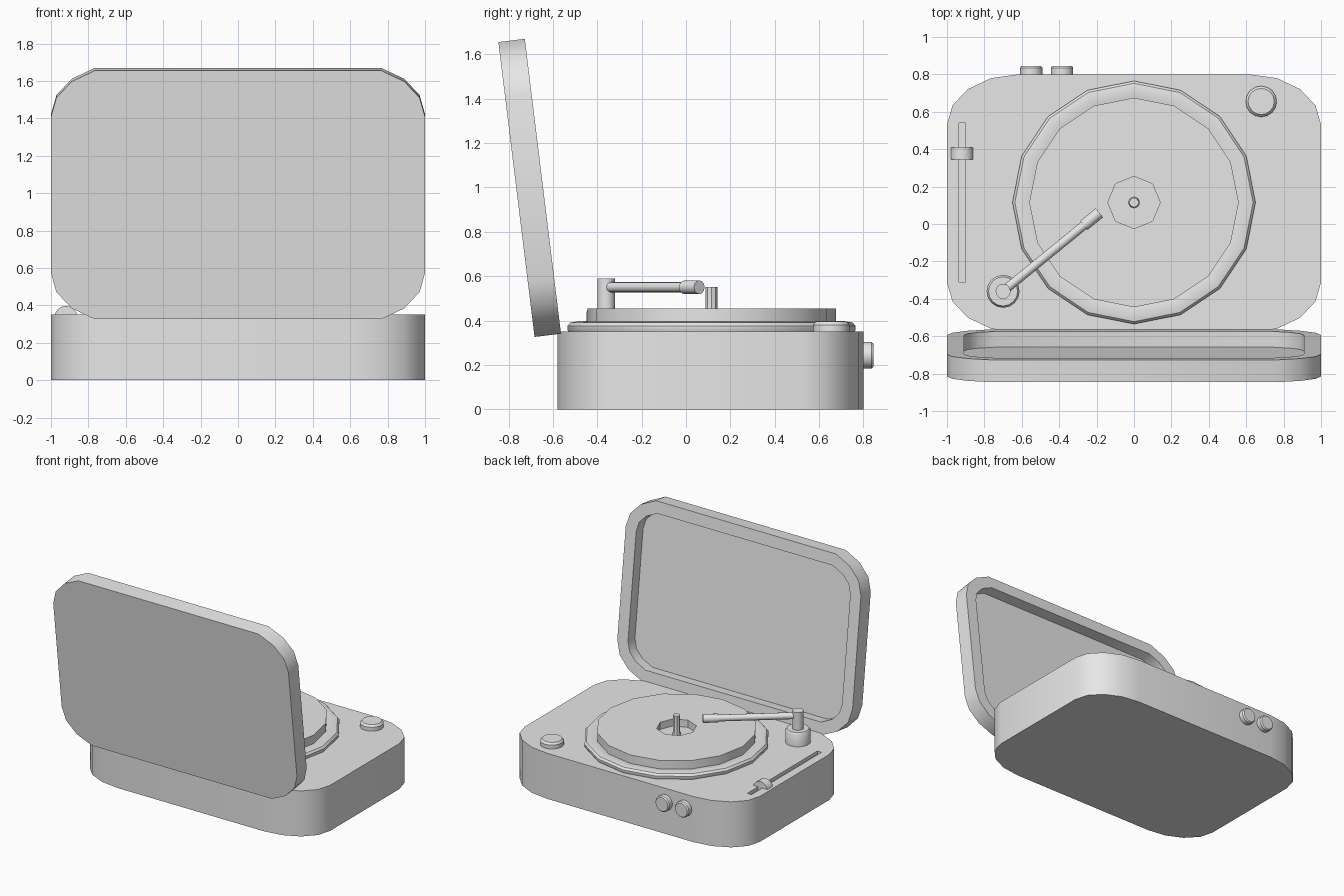
import bpy, bmesh, math
from mathutils import Vector

cube = bpy.data.objects.get("Cube")
if cube:
    bpy.data.objects.remove(cube, do_unlink=True)

grey = bpy.data.materials.new("plain_grey")
grey.use_nodes = True
GREY = (0.8, 0.8, 0.8, 1)
grey.diffuse_color = GREY
grey.node_tree.nodes["Principled BSDF"].inputs["Base Color"].default_value = GREY


def finish(name, bm, location=(0, 0, 0), rotation=(0, 0, 0)):
    bmesh.ops.recalc_face_normals(bm, faces=bm.faces)
    mesh = bpy.data.meshes.new(name)
    bm.to_mesh(mesh)
    bm.free()
    obj = bpy.data.objects.new(name, mesh)
    bpy.context.collection.objects.link(obj)
    obj.location, obj.rotation_euler = location, rotation
    mesh.materials.append(grey)
    bpy.ops.object.select_all(action='DESELECT')
    obj.select_set(True)
    bpy.context.view_layer.objects.active = obj
    bpy.ops.object.shade_smooth_by_angle(angle=math.radians(35))
    return obj


def lathe(name, profile, sides, location, rotation=(0, 0, 0), turn=0):
    """Closed solid of revolution from (radius, height) pairs."""
    bm = bmesh.new()
    rings = []
    for r, z in profile:
        angles = [turn + math.tau * i / sides for i in range(sides)]
        rings.append([bm.verts.new((r * math.cos(a), r * math.sin(a), z)) for a in angles])
    for low, high in zip(rings, rings[1:]):
        for i in range(sides):
            j = (i + 1) % sides
            bm.faces.new((low[i], low[j], high[j], high[i]))
    bm.faces.new(rings[0])
    bm.faces.new(rings[-1])
    return finish(name, bm, location, rotation)


def rod(name, start, end, radius, sides):
    start, end = Vector(start), Vector(end)
    direction = end - start
    rotation = direction.to_track_quat('Z', 'Y').to_euler()
    return lathe(name, [(radius, 0), (radius, direction.length)], sides, start, rotation)


def rounded_prism(bottom, top, steps):
    """Case outline with elliptical corners; steps sets how far each corner turns."""
    bm = bmesh.new()
    points = []
    for quadrant in range(4):
        sx = 1 if quadrant in (0, 3) else -1
        sy = 1 if quadrant < 2 else -1
        order = range(steps) if sx == sy else reversed(range(steps))
        for k in order:
            a = k * math.pi / 8
            points.append((sx * (0.62 + 0.38 * math.cos(a)), sy * (0.42 + 0.27 * math.sin(a))))
    low = bm.faces.new([bm.verts.new((x, y, bottom)) for x, y in points])
    moved = bmesh.ops.extrude_face_region(bm, geom=[low], use_keep_orig=True)["geom"]
    bmesh.ops.translate(bm, verts=[v for v in moved if isinstance(v, bmesh.types.BMVert)],
                        vec=(0, 0, top - bottom))
    bmesh.ops.recalc_face_normals(bm, faces=bm.faces)
    return bm


def box(name, low, high):
    bm = bmesh.new()
    bmesh.ops.create_cube(bm, size=1)
    for v in bm.verts:
        v.co = [l + (c + 0.5) * (h - l) for c, l, h in zip(v.co, low, high)]
    return finish(name, bm)


# Case, with a sunken track for the slider
case = finish("case", rounded_prism(0, 0.35, 5), (0, 0.11, 0))
track = box("slider_track_cutter", (-0.935, -0.31, 0.325), (-0.9, 0.54, 0.4))
cut = case.modifiers.new("track", 'BOOLEAN')
cut.operation, cut.object, cut.solver = 'DIFFERENCE', track, 'EXACT'
bpy.context.view_layer.objects.active = case
bpy.ops.object.modifier_apply(modifier=cut.name)
bpy.data.objects.remove(track, do_unlink=True)

# Open lid, hollowed on its inner face
bm = rounded_prism(0, 0.12, 4)
inner = min(bm.faces, key=lambda f: f.calc_center_median().z)
bmesh.ops.inset_region(bm, faces=[inner], thickness=0.09, use_even_offset=True)
floor = bmesh.ops.extrude_face_region(bm, geom=[inner])["geom"]
bmesh.ops.translate(bm, verts=[v for v in floor if isinstance(v, bmesh.types.BMVert)],
                    vec=(0, 0, 0.085))
if inner.is_valid:
    bmesh.ops.delete(bm, geom=[inner], context='FACES_ONLY')
finish("lid", bm, (0, -0.645, 1.005), (math.radians(97), 0, 0))

# Turntable: rounded rim, record with a sunken centre, spindle
MID = (0, 0.115, 0)
lathe("platter_rim", [(0.64, 0.34), (0.65, 0.36), (0.65, 0.375), (0.637, 0.39),
                      (0.6, 0.397), (0.57, 0.39)], 16, MID)
bm = bmesh.new()
loops = []
for radius, z, sides in [(0.56, 0.38, 16), (0.56, 0.455, 16), (0.14, 0.455, 8), (0.14, 0.4, 8)]:
    loops.append([bm.verts.new((radius * math.cos(math.tau * i / sides),
                                radius * math.sin(math.tau * i / sides), z)) for i in range(sides)])
bottom, rim, hole, well = loops
for i in range(16):
    j = (i + 1) % 16
    bm.faces.new((bottom[i], bottom[j], rim[j], rim[i]))
for i in range(8):
    j = (i + 1) % 8
    bm.faces.new((rim[2 * i], rim[2 * i + 1], rim[2 * j], hole[j], hole[i]))
    bm.faces.new((hole[i], hole[j], well[j], well[i]))
bm.faces.new(bottom)
bm.faces.new(well)
finish("record", bm, MID)
lathe("spindle", [(0.033, 0.39), (0.026, 0.42), (0.026, 0.55)], 8, MID)

# Tone arm
PIVOT, TIP = Vector((-0.7, -0.36, 0.55)), Vector((-0.185, 0.06, 0.55))
lathe("arm_base", [(0.088, 0.34), (0.088, 0.44), (0.078, 0.455)], 16, (PIVOT.x, PIVOT.y, 0))
lathe("arm_post", [(0.04, 0.44), (0.04, 0.59)], 16, (PIVOT.x, PIVOT.y, 0))
rod("arm_tube", PIVOT, TIP, 0.024, 12)
rod("arm_head", PIVOT.lerp(TIP, 0.84), TIP, 0.031, 12)

# Controls: top knob, slider grip, back buttons
lathe("top_knob", [(0.083, 0.34), (0.083, 0.38), (0.07, 0.395)], 16, (0.68, 0.655, 0))
rod("slider_grip", (-0.92, 0.345, 0.335), (-0.92, 0.41, 0.335), 0.062, 16)
for side, x in (("left", -0.385), ("right", -0.55)):
    lathe(side + "_back_button", [(0.06, -0.01), (0.06, 0.035), (0.052, 0.045)], 16,
          (x, 0.8, 0.243), (-math.pi / 2, 0, 0))
